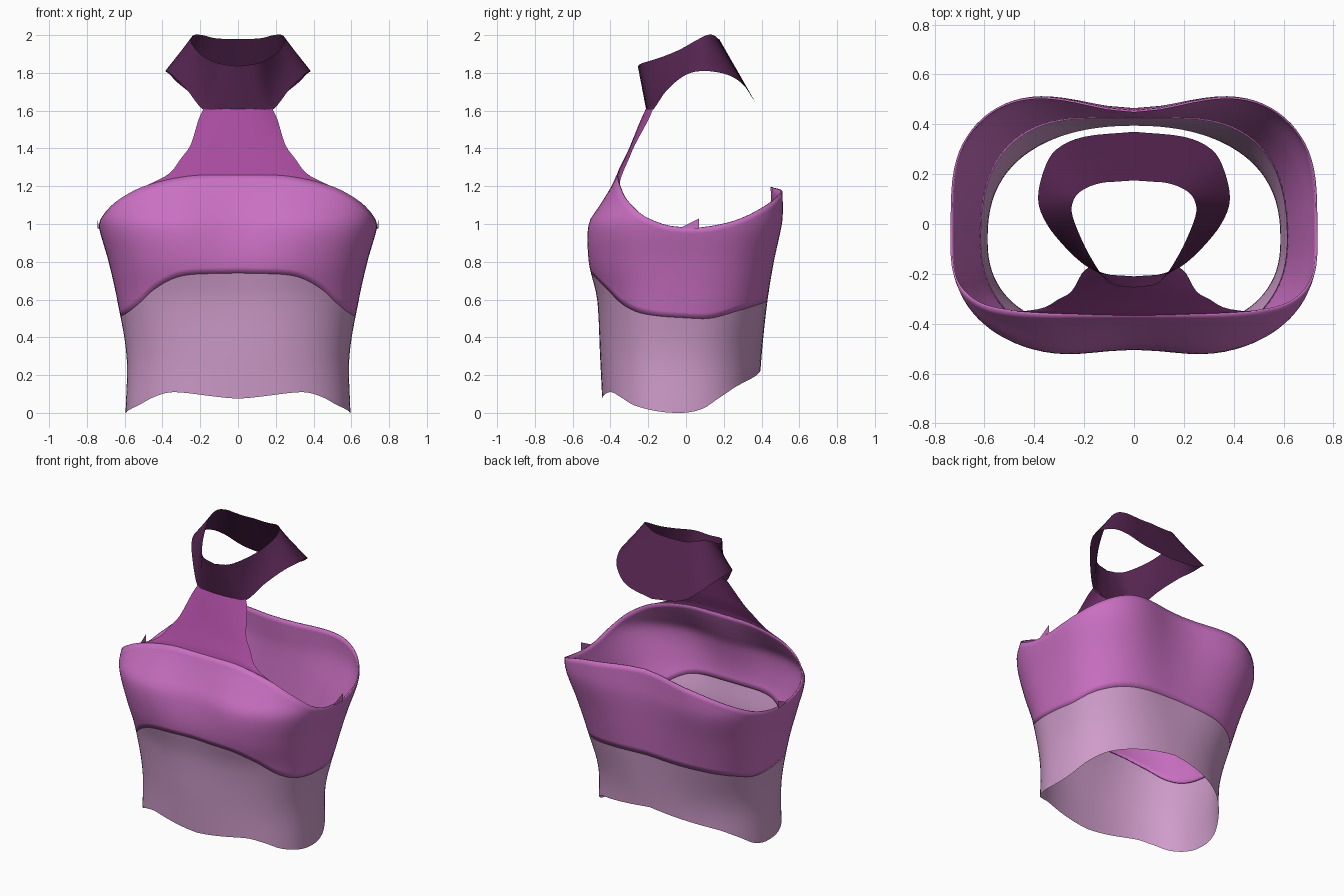
import bpy
import bmesh
from math import sin, cos, radians, exp

if "Cube" in bpy.data.objects:
    bpy.data.objects.remove(bpy.data.objects["Cube"], do_unlink=True)


def material(name, colour):
    mat = bpy.data.materials.new(name)
    mat.use_nodes = True
    mat.diffuse_color = (*colour, 1)
    mat.node_tree.nodes["Principled BSDF"].inputs["Base Color"].default_value = (*colour, 1)
    return mat


pale_mauve = material("pale mauve", (0.62, 0.33, 0.59))
orchid = material("orchid", (0.59, 0.16, 0.54))
magenta = material("magenta", (0.39, 0.07, 0.34))
dark_plum = material("dark plum", (0.09, 0.018, 0.08))


def sample(table, t):
    """Smoothly interpolate rows whose first entry is the position."""
    t = min(max(t, table[0][0]), table[-1][0])
    i = 0
    while i < len(table) - 2 and t > table[i + 1][0]:
        i += 1
    a, b = table[i], table[i + 1]
    before, after = table[max(i - 1, 0)], table[min(i + 2, len(table) - 1)]
    span = b[0] - a[0]
    k = (t - a[0]) / span
    result = []
    for p, a_val, b_val, q in zip(before[1:], a[1:], b[1:], after[1:]):
        start = (b_val - p) / (b[0] - before[0]) * span
        end = (q - a_val) / (after[0] - a[0]) * span
        result.append((2*k**3 - 3*k**2 + 1) * a_val + (k**3 - 2*k**2 + k) * start
                      + (3*k**2 - 2*k**3) * b_val + (k**3 - k**2) * end)
    return result


def cloth(name, point, columns, rows, mat, thickness=0):
    """Half sheet from point(u, v), mirrored across the middle."""
    bm = bmesh.new()
    grid = [[bm.verts.new(point(u / columns, v / rows)) for u in range(columns + 1)]
            for v in range(rows + 1)]
    for low, high in zip(grid, grid[1:]):
        for u in range(columns):
            bm.faces.new((low[u], low[u + 1], high[u + 1], high[u]))
    mesh = bpy.data.meshes.new(name)
    bm.to_mesh(mesh)
    bm.free()
    mesh.materials.append(mat)
    obj = bpy.data.objects.new(name, mesh)
    bpy.context.collection.objects.link(obj)
    mirror = obj.modifiers.new("mirror", 'MIRROR')
    mirror.merge_threshold = 0.002
    if thickness:
        solid = obj.modifiers.new("thickness", 'SOLIDIFY')
        solid.thickness = thickness
        solid.offset = -1
    mesh.shade_smooth()
    return obj


# Torso sections: height, half width, front and back depth,
# front and back hollow, squareness, centre shift
SECTIONS = [
    (0.0, 0.595, 0.38, 0.44, 0, 0, 2.4, -0.06),
    (0.3, 0.59, 0.395, 0.46, 0, 0, 2.4, -0.06),
    (0.6, 0.64, 0.45, 0.50, 0.01, 0.04, 2.6, -0.03),
    (0.8, 0.685, 0.525, 0.53, 0.03, 0.07, 2.7, -0.01),
    (1.0, 0.74, 0.54, 0.575, 0.06, 0.11, 2.8, 0),
    (1.1, 0.74, 0.475, 0.585, 0.04, 0.125, 2.8, 0),
    (1.2, 0.74, 0.405, 0.58, 0.015, 0.125, 2.8, 0),
    (1.27, 0.74, 0.365, 0.57, 0, 0.125, 2.8, 0),
]

# Edge heights by angle from the front middle to the back middle
HEM = [(0, 0.075), (31, 0.11), (45, 0.085), (60, 0.04), (90, 0), (105, 0.02),
       (118, 0.08), (137, 0.15), (180, 0.23)]
SEAM = [(0, 0.74), (20, 0.725), (36, 0.66), (51, 0.58), (67, 0.53), (90, 0.505),
        (105, 0.5), (124, 0.54), (150, 0.58), (180, 0.6)]
NECKLINE = [(0, 1.26), (13, 1.255), (35, 1.2), (48, 1.15), (60, 1.1), (75, 1.03),
            (90, 0.98), (103, 1.0), (113, 1.03), (126, 1.08), (143, 1.14),
            (155, 1.17), (180, 1.195)]


def torso(angle, z):
    width, front, back, front_dip, back_dip, square, shift = sample(SECTIONS, z)
    s, c = max(sin(radians(angle)), 0), cos(radians(angle))
    x = width * s ** (2 / square)
    reach = abs(c) ** (2 / square)
    if c > 0:
        y = shift - front * reach + front_dip * exp(-(x / 0.22) ** 2)
    else:
        y = shift + back * reach - back_dip * exp(-(x / 0.35) ** 2)
    return x, y, z


def band(lower, upper):
    def point(u, v):
        angle = 180 * u
        low, high = sample(lower, angle)[0], sample(upper, angle)[0]
        return torso(angle, low + (high - low) * v)
    return point


cloth("waist_band", band(HEM, SEAM), 48, 14, pale_mauve)
cloth("bust_band", band(SEAM, NECKLINE), 48, 16, orchid, 0.008)

# Halter bib: position, half width, edge height, middle height, edge y, middle y
BIB = [
    (0, 0.52, 1.19, 1.255, -0.345, -0.368),
    (1, 0.45, 1.22, 1.29, -0.35, -0.355),
    (2, 0.36, 1.27, 1.33, -0.335, -0.335),
    (3, 0.30, 1.35, 1.38, -0.30, -0.31),
    (4, 0.25, 1.42, 1.44, -0.27, -0.285),
    (5, 0.21, 1.55, 1.55, -0.20, -0.24),
    (6, 0.18, 1.615, 1.61, -0.172, -0.212),
]


def bib_point(u, v):
    width, edge_z, mid_z, edge_y, mid_y = sample(BIB, 6 * v)
    blend = u ** 2.5
    return width * u, mid_y + (edge_y - mid_y) * blend, mid_z + (edge_z - mid_z) * blend


cloth("halter_bib", bib_point, 12, 18, magenta)

# Collar: position, lower edge point, upper edge point, front to back
COLLAR = [
    (0, 0, -0.21, 1.6, 0, -0.255, 1.835),
    (1, 0.12, -0.20, 1.6, 0.10, -0.235, 1.85),
    (2, 0.19, -0.17, 1.61, 0.17, -0.14, 1.88),
    (3, 0.27, -0.10, 1.71, 0.22, -0.04, 1.92),
    (4, 0.35, 0, 1.79, 0.25, 0.05, 1.97),
    (5, 0.385, 0.10, 1.81, 0.235, 0.11, 2.0),
    (6, 0.36, 0.22, 1.79, 0.19, 0.145, 2.0),
    (7, 0.31, 0.30, 1.74, 0.13, 0.165, 1.985),
    (8, 0.2, 0.35, 1.67, 0.07, 0.17, 1.98),
    (9, 0, 0.37, 1.64, 0, 0.175, 1.98),
]


def collar_point(u, v):
    edges = sample(COLLAR, 9 * u)
    return [low + (high - low) * v for low, high in zip(edges[:3], edges[3:])]


cloth("neck_collar", collar_point, 36, 6, dark_plum)


# Small fabric points on the side seams
def tab_point(u, v):
    return 0.736 + 0.008 * u, -0.04 + 0.11 * u, 0.975 + 0.055 * u * v


cloth("side_tab", tab_point, 2, 1, orchid)
